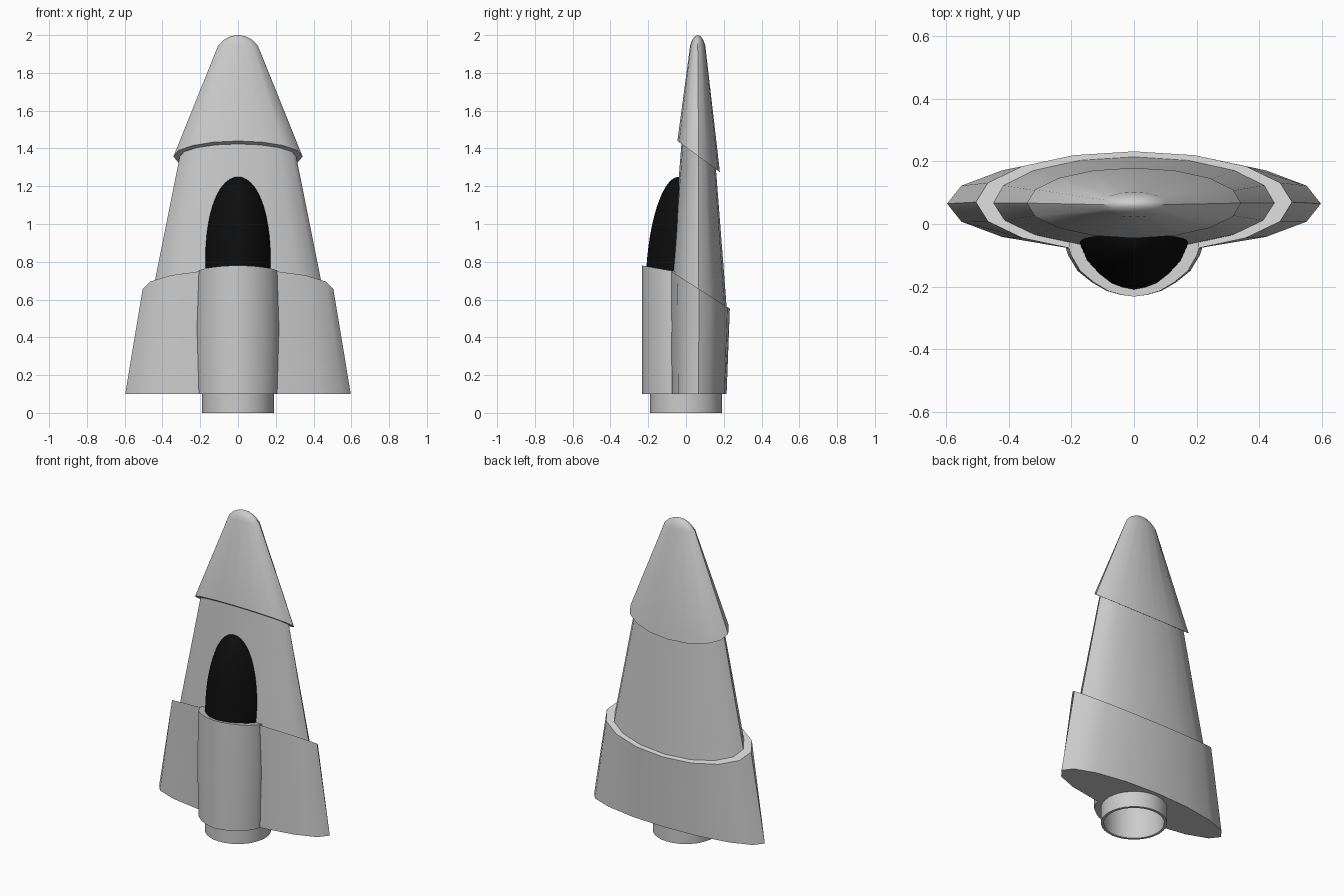
import bpy, bmesh, math

cube = bpy.data.objects.get("Cube")
if cube:
    bpy.data.objects.remove(cube, do_unlink=True)


def material(name, rgb):
    m = bpy.data.materials.new(name)
    m.use_nodes = True
    m.diffuse_color = (*rgb, 1)
    m.node_tree.nodes["Principled BSDF"].inputs["Base Color"].default_value = (*rgb, 1)
    return m


GREY = material("light grey", (0.6, 0.6, 0.6))
BLACK = material("black", (0.004, 0.004, 0.004))


def loft(name, rings, mat, closed_loop=False):
    """Skin a stack of rings; cap both ends, or join last to first."""
    bm = bmesh.new()
    loops = [[bm.verts.new(p) for p in ring] for ring in rings]
    pairs = list(zip(loops, loops[1:]))
    if closed_loop:
        pairs.append((loops[-1], loops[0]))
    else:
        bm.faces.new(loops[0])
        bm.faces.new(loops[-1])
    for a, b in pairs:
        for i in range(len(a)):
            j = (i + 1) % len(a)
            bm.faces.new((a[i], a[j], b[j], b[i]))
    bmesh.ops.recalc_face_normals(bm, faces=bm.faces)
    mesh = bpy.data.meshes.new(name)
    bm.to_mesh(mesh)
    bm.free()
    mesh.materials.append(mat)
    ob = bpy.data.objects.new(name, mesh)
    bpy.context.collection.objects.link(ob)
    return ob


def oval(z, rx, ry, cy, slope=0, n=16):
    """Elliptical ring, optionally tilted so it drops towards the back."""
    ring = []
    for i in range(n):
        a = math.tau * i / n
        y = ry * math.sin(a)
        ring.append((rx * math.cos(a), cy + y, z + slope * y))
    return ring


def bulge(z, width, depth, back, hinge, slope=0):
    """Rounded prow section, symmetric in x, pointing to the front."""
    half = [(1, 0), (0.97, 0.13), (0.83, 0.46), (0.62, 0.7), (0.4, 0.88), (0.2, 0.96)]
    pts = [(width, back)] + [(width * u, hinge - depth * v) for u, v in half]
    pts += [(0, hinge - depth)] + [(-x, y) for x, y in reversed(pts)]
    return [(x, y, z + slope * (y - hinge)) for x, y in pts]


# Hull: nose cap, tapered mid body, wide lower skirt
nose = loft("nose_cone", [
    oval(1.357, 0.342, 0.1125, 0.067, -0.733),
    oval(1.945, 0.105, 0.04, 0.062),
    oval(1.975, 0.075, 0.029, 0.062),
    oval(1.993, 0.042, 0.016, 0.062),
    oval(2.0, 0.008, 0.003, 0.062)], GREY)
body = loft("mid_body", [
    oval(0.5, 0.48, 0.154, 0.067, -0.2),
    oval(0.7, 0.44, 0.143, 0.067, -0.5),
    oval(1.4, 0.3, 0.088, 0.067, -0.73)], GREY)
skirt = loft("lower_skirt", [
    oval(0.1, 0.597, 0.15, 0.065),
    oval(0.655, 0.505, 0.162, 0.07, -0.64)], GREY)

# Cockpit pod on the front, with a dark canopy above it
pod = loft("cockpit_pod", [
    bulge(0.1, 0.207, 0.152, 0, -0.08),
    bulge(0.45, 0.217, 0.152, 0, -0.08),
    bulge(0.753, 0.207, 0.152, 0, -0.08, -0.18)], GREY)

canopy_rings = []
for k in range(15):
    t = 0.999 * math.sin(math.pi / 2 * k / 14)
    canopy_rings.append(bulge(0.7 + 0.55 * t,
                              0.18 * math.sqrt(1 - t ** 2.6),
                              0.175 * math.sqrt(1 - t ** 1.75), 0.02, -0.037))
canopy = loft("canopy", canopy_rings, BLACK)

# Engine well cut up into the skirt and pod
cutter = loft("engine_well_cutter",
              [oval(-0.1, 0.184, 0.184, 0, n=32), oval(0.36, 0.184, 0.184, 0, n=32)], GREY)
cutter.hide_render = True
for ob in (skirt, pod):
    mod = ob.modifiers.new("engine_well", "BOOLEAN")
    mod.operation = "DIFFERENCE"
    mod.solver = "EXACT"
    mod.object = cutter
    bpy.context.view_layer.objects.active = ob
    bpy.ops.object.modifier_apply(modifier=mod.name)
bpy.data.objects.remove(cutter, do_unlink=True)

# Open engine nozzle
nozzle = loft("engine_nozzle", [oval(z, r, r, 0, n=32) for z, r in
                                ((0, 0.19), (0.36, 0.19), (0.36, 0.174), (0, 0.174))],
              GREY, closed_loop=True)

bpy.ops.object.select_all(action="DESELECT")
for ob in (nose, body, skirt, pod, canopy, nozzle):
    ob.select_set(True)
bpy.context.view_layer.objects.active = nose
bpy.ops.object.shade_smooth_by_angle(angle=math.radians(40))
